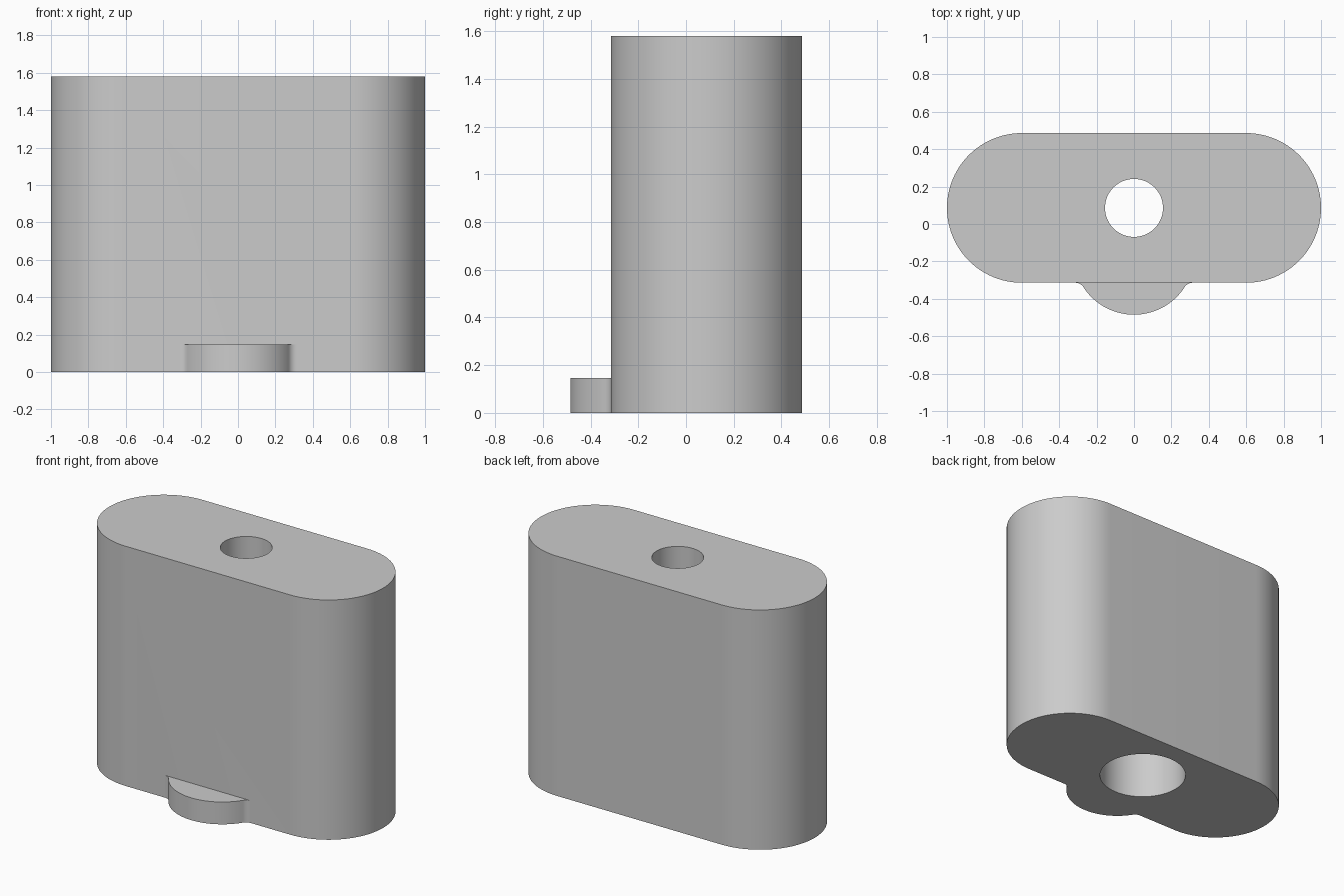
import bpy
import bmesh
from math import cos, sin, pi, sqrt, atan2

cube = bpy.data.objects.get("Cube")
if cube:
    bpy.data.objects.remove(cube, do_unlink=True)

HEIGHT, RADIUS, CENTRE_Y = 1.58, 0.4, 0.086
FRONT = CENTRE_Y - RADIUS
SIDE_X = 1 - RADIUS

grey = bpy.data.materials.new("plain grey")
grey.use_nodes = True
colour = (0.6, 0.6, 0.6, 1)
grey.diffuse_color = colour
grey.node_tree.nodes["Principled BSDF"].inputs["Base Color"].default_value = colour


def arc(cx, cy, r, start, end, steps):
    angles = [start + (end - start) * i / steps for i in range(steps + 1)]
    return [(cx + r * cos(a), cy + r * sin(a)) for a in angles]


def prism(name, outline, z0, z1):
    """Extrude a counter-clockwise outline upwards from z0 to z1."""
    bm = bmesh.new()
    base = bm.faces.new([bm.verts.new((x, y, z0)) for x, y in outline])
    top = bmesh.ops.extrude_face_region(bm, geom=[base], use_keep_orig=True)
    for v in top["geom"]:
        if isinstance(v, bmesh.types.BMVert):
            v.co.z = z1
    bmesh.ops.recalc_face_normals(bm, faces=bm.faces)
    mesh = bpy.data.meshes.new(name)
    bm.to_mesh(mesh)
    bm.free()
    mesh.materials.append(grey)
    obj = bpy.data.objects.new(name, mesh)
    bpy.context.collection.objects.link(obj)
    return obj


def combine(target, other, operation):
    """Apply a boolean and remove the second solid."""
    mod = target.modifiers.new(operation.lower(), "BOOLEAN")
    mod.object, mod.operation, mod.solver = other, operation, "EXACT"
    bpy.context.view_layer.update()
    evaluated = target.evaluated_get(bpy.context.evaluated_depsgraph_get())
    mesh = bpy.data.meshes.new_from_object(evaluated)
    target.modifiers.clear()
    target.data = mesh
    bpy.data.objects.remove(other, do_unlink=True)


# Tall block with rounded ends
ends = (arc(SIDE_X, CENTRE_Y, RADIUS, -pi / 2, pi / 2, 48)
        + arc(-SIDE_X, CENTRE_Y, RADIUS, pi / 2, 3 * pi / 2, 48))
block = prism("block", ends, 0, HEIGHT)

# Low rounded tab at the front, blended into the block by small fillets
tab_r, fillet = 0.322, 0.05
tab_y = -0.485 + tab_r
drop = tab_y - (FRONT - fillet)
fillet_x = sqrt((tab_r + fillet) ** 2 - drop ** 2)
meet = atan2(drop, fillet_x)
right_fillet = arc(fillet_x, FRONT - fillet, fillet, pi - meet, pi / 2, 8)
curve = arc(0, tab_y, tab_r, -pi / 2, -meet, 24)[:-1] + right_fillet
curve.append((fillet_x, FRONT + 0.04))
outline = curve + [(-x, y) for x, y in reversed(curve[1:])]
combine(block, prism("front_tab", outline, 0, 0.147), "UNION")

# Through hole with a wider bore from below
for name, r, z0, z1 in (("hole_cutter", 0.155, -0.1, HEIGHT + 0.1),
                        ("bore_cutter", 0.27, -0.2, 1.0)):
    circle = arc(0, CENTRE_Y, r, 0, 2 * pi, 64)[:-1]
    cutter = prism(name, circle, z0, z1)
    cutter.hide_render = True
    combine(block, cutter, "DIFFERENCE")

# Smooth the curved walls and keep the rims sharp
bpy.ops.object.select_all(action="DESELECT")
block.select_set(True)
bpy.context.view_layer.objects.active = block
bpy.ops.object.shade_smooth_by_angle(angle=pi / 6)
